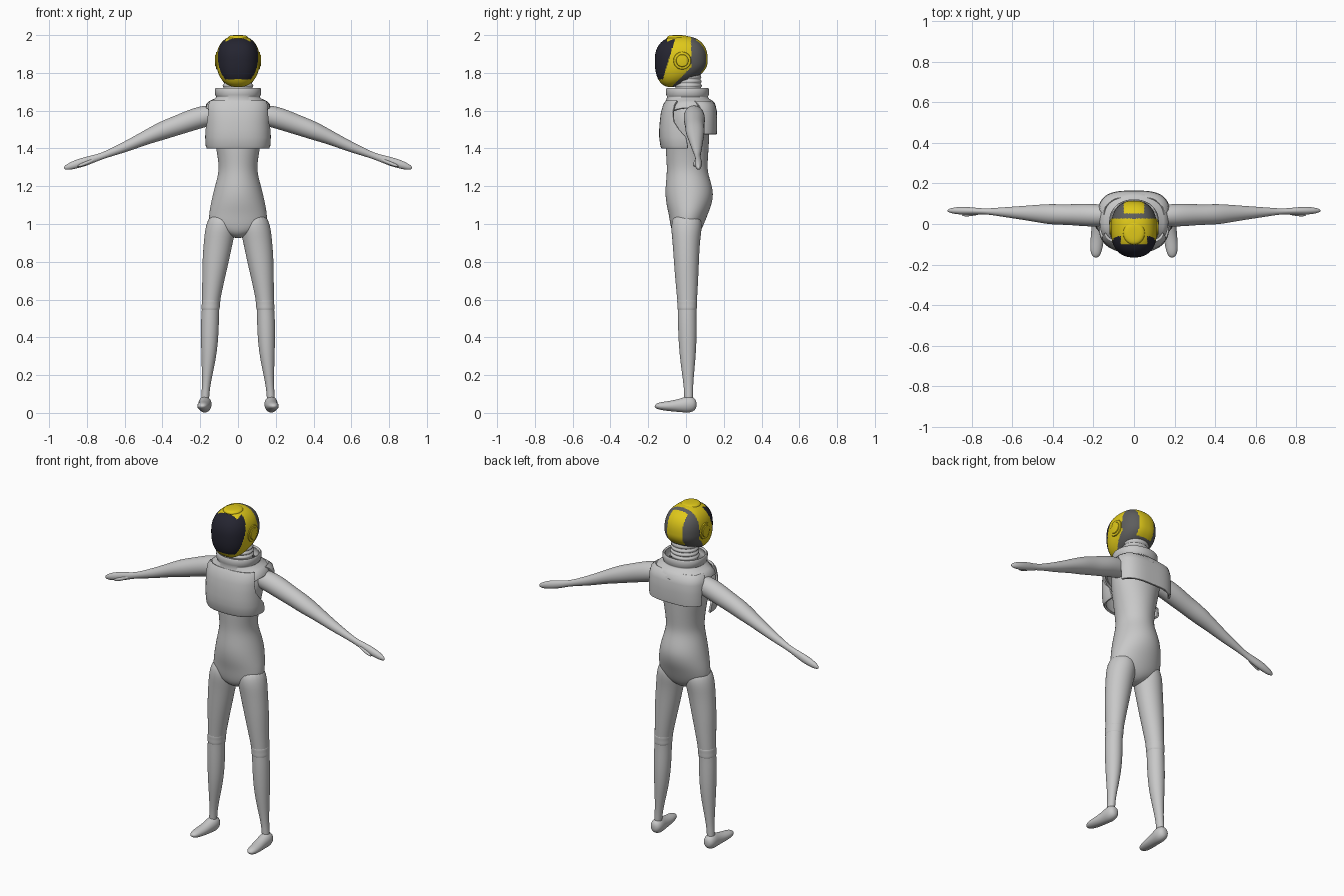
import bpy, bmesh, math
from mathutils import Vector


def material(name, rgb):
    m = bpy.data.materials.new(name)
    m.diffuse_color = (*rgb, 1)
    return m


SUIT = material("suit_grey", (0.58, 0.58, 0.58))
YELLOW = material("helmet_yellow", (0.74, 0.58, 0.01))
BLACK = material("visor_black", (0.018, 0.018, 0.03))
DARK = material("dark_grey", (0.11, 0.11, 0.11))


def finish(name, bm, mats, mirror=False, subsurf=0, normals=True):
    if normals:
        bmesh.ops.recalc_face_normals(bm, faces=bm.faces)
    for f in bm.faces:
        f.smooth = True
    me = bpy.data.meshes.new(name)
    bm.to_mesh(me)
    bm.free()
    ob = bpy.data.objects.new(name, me)
    bpy.context.collection.objects.link(ob)
    for m in mats:
        me.materials.append(m)
    if subsurf:
        s = ob.modifiers.new("smooth", 'SUBSURF')
        s.levels = s.render_levels = subsurf
    if mirror:
        mm = ob.modifiers.new("mirror", 'MIRROR')
        mm.use_mirror_merge = False
    return ob


def loft(name, axis, rings, mirror=False, subsurf=2, seg=20):
    """Closed tube; ring = (position on axis, centre a, centre b, radius a, radius b)."""
    bm = bmesh.new()
    loops = []
    for t, ca, cb, ra, rb in rings:
        loop = []
        for i in range(seg):
            w = 2 * math.pi * i / seg
            a, b = ca + ra * math.cos(w), cb + rb * math.sin(w)
            co = {'x': (t, a, b), 'y': (a, t, b), 'z': (a, b, t)}[axis]
            loop.append(bm.verts.new(co))
        loops.append(loop)
    for p, q in zip(loops, loops[1:]):
        for i in range(seg):
            j = (i + 1) % seg
            bm.faces.new((p[i], p[j], q[j], q[i]))
    bm.faces.new(loops[0])
    bm.faces.new(loops[-1])
    return finish(name, bm, [SUIT], mirror, subsurf)


def shell(name, rows, facing=-1, n=2.6, thick=0.014, seg=48):
    """Curved plate; row = (z, rx, ry, centre y, half span in degrees, front drop)."""
    bm = bmesh.new()
    grid = []
    for z, rx, ry, cy, span, drop in rows:
        line = []
        for i in range(seg + 1):
            w = math.radians(span) * (2 * i / seg - 1)
            s, c = math.sin(w), math.cos(w)
            x = rx * math.copysign(abs(s) ** (2 / n), s)
            y = cy + facing * ry * math.copysign(abs(c) ** (2 / n), c)
            line.append(bm.verts.new((x, y, z - drop * max(0, c) ** 2)))
        grid.append(line)
    for p, q in zip(grid, grid[1:]):
        for i in range(seg):
            bm.faces.new((p[i], p[i + 1], q[i + 1], q[i]))
    bmesh.ops.remove_doubles(bm, verts=bm.verts, dist=1e-5)
    ob = finish(name, bm, [SUIT])
    so = ob.modifiers.new("thickness", 'SOLIDIFY')
    so.thickness, so.offset = thick, 0
    be = ob.modifiers.new("soft_edge", 'BEVEL')
    be.width, be.segments, be.limit_method = 0.004, 2, 'ANGLE'
    be.angle_limit = math.radians(50)
    be.harden_normals = True
    return ob


# Torso and hips
loft("torso", 'z', [
    (0.925, 0, 0, .02, .03), (0.945, 0, 0, .07, .065), (0.98, 0, .003, .155, .085),
    (1.05, 0, .012, .155, .103), (1.10, 0, .016, .146, .12), (1.16, 0, .018, .133, .129),
    (1.22, 0, .013, .117, .120), (1.28, 0, .006, .101, .107), (1.34, 0, .006, .106, .110),
    (1.41, 0, .006, .117, .115), (1.50, 0, .01, .14, .115), (1.58, 0, .015, .15, .11),
    (1.64, 0, .015, .12, .09), (1.68, 0, .015, .08, .07)], seg=28)

# Legs with knee bands
loft("leg", 'z', [
    (1.06, .085, .005, .06, .07), (0.99, .09, .003, .083, .085), (0.92, .102, .001, .079, .074),
    (0.80, .119, .002, .071, .067), (0.70, .131, .004, .059, .061), (0.60, .142, .006, .049, .053),
    (0.56, .145, .006, .046, .050), (0.50, .148, .006, .048, .050), (0.40, .150, .008, .047, .049),
    (0.30, .154, .009, .040, .043), (0.20, .163, .011, .028, .031), (0.13, .170, .013, .021, .024),
    (0.08, .174, .014, .022, .024), (0.04, .175, .014, .018, .02)], mirror=True)
loft("knee_band", 'z', [
    (0.605, .142, .006, .044, .048), (0.598, .142, .006, .051, .055), (0.575, .144, .006, .048, .052),
    (0.550, .145, .006, .050, .053), (0.540, .146, .006, .043, .047)], mirror=True)

# Feet
loft("foot", 'y', [
    (.056, .175, .045, .012, .015), (.045, .175, .045, .030, .035), (.015, .175, .046, .038, .047),
    (-.03, .177, .040, .033, .036), (-.08, .182, .036, .034, .028), (-.13, .187, .036, .030, .022),
    (-.157, .188, .036, .020, .014), (-.166, .188, .036, .006, .004)], mirror=True)

# Arms ending in slim hands
loft("arm", 'x', [
    (.09, .04, 1.575, .045, .045), (.16, .042, 1.575, .055, .058), (.24, .045, 1.553, .058, .061),
    (.33, .046, 1.520, .050, .055), (.41, .048, 1.492, .052, .052), (.48, .052, 1.463, .043, .042),
    (.58, .056, 1.416, .031, .032), (.67, .060, 1.380, .021, .022), (.735, .062, 1.354, .013, .017),
    (.80, .065, 1.333, .018, .025), (.86, .066, 1.316, .020, .024), (.90, .066, 1.303, .014, .018),
    (.922, .066, 1.297, .005, .007)], mirror=True)
# Thumb
loft("thumb", 'x', [
    (.75, .056, 1.345, .006, .008), (.79, .050, 1.327, .010, .011),
    (.83, .045, 1.312, .009, .010), (.85, .043, 1.306, .003, .004)], mirror=True, seg=12)

# Chest plate, back plate and flared collar
shell("chest_plate", [
    (1.400, .158, .122, 0, 92, 0), (1.415, .164, .129, 0, 92, 0), (1.46, .167, .135, 0, 90, 0),
    (1.50, .168, .135, 0, 80, 0), (1.54, .168, .132, 0, 68, 0), (1.59, .167, .126, 0, 64, 0),
    (1.63, .163, .114, 0, 66, 0), (1.652, .150, .100, 0, 70, 0)])
shell("back_plate", [
    (1.475, .172, .136, .02, 68, 0), (1.50, .173, .138, .02, 68, 0), (1.55, .173, .138, .02, 70, 0),
    (1.60, .171, .136, .02, 74, 0), (1.63, .165, .128, .02, 80, 0), (1.648, .145, .108, .02, 85, 0)],
    facing=1, n=3.2)
shell("collar", [
    (1.718, .112, .103, .008, 180, 0), (1.712, .116, .107, .008, 180, 0),
    (1.685, .114, .106, .008, 180, 0), (1.672, .107, .101, .008, 180, 0),
    (1.658, .120, .110, .008, 180, .012), (1.648, .142, .124, .01, 180, .04),
    (1.635, .158, .136, .011, 180, .055), (1.612, .164, .142, .012, 180, .055)], n=2.2)

# Ribbed neck
neck = [(1.66, 0, .012, .08, .072)]
for k in range(4):
    z = 1.70 + k * 0.022
    r = .084 - k * .002
    neck += [(z, 0, .012, r - .01, r - .018), (z + .006, 0, .012, r, r - .008),
             (z + .015, 0, .012, r, r - .008)]
neck.append((1.81, 0, .01, .07, .06))
loft("neck", 'z', neck, subsurf=1, seg=32)


# Helmet: rounded superquadric, coloured by region
def helmet_colour(c):
    x, y, z = abs(c.x), c.y, c.z
    if y < -.055 - .3 * (1.99 - z) and z > 1.765:
        top_notch = x < .065 and y > -.10 and z > 1.9
        return 0 if top_notch else 1
    if y > .027 - 1.0 * max(0, 1.83 - z):
        stripe = x < .05 and y > .052 and z > 1.80
        return 0 if stripe else 2
    return 0


bm = bmesh.new()
bmesh.ops.create_uvsphere(bm, u_segments=144, v_segments=96, radius=1)
for v in bm.verts:
    n = 2.4
    p = v.co / sum(abs(k) ** n for k in v.co) ** (1 / n)
    if p.z < 0:
        p.z *= 1 - .35 * p.y       # deeper chin, raised nape
    v.co = Vector((p.x * .114, p.y * .14 - .025, p.z * .13 + 1.866))
for f in bm.faces:
    f.material_index = helmet_colour(f.calc_center_median())
finish("helmet", bm, [YELLOW, BLACK, DARK])

# Low crest on the helmet top
crest = loft("helmet_crest", 'z', [
    (1.975, 0, -.045, .058, .062), (1.99, 0, -.045, .055, .058),
    (1.998, 0, -.045, .045, .048), (2.0, 0, -.045, .02, .02)], subsurf=1)
crest.data.materials[0] = YELLOW

# Round ear discs with a raised centre
for nm, r, x1 in (("ear_disc", .047, .116), ("ear_cap", .033, .121)):
    disc = loft(nm, 'x', [
        (.085, -.02, 1.865, r, r), (x1 - .005, -.02, 1.865, r, r),
        (x1 - .001, -.02, 1.865, r - .002, r - .002), (x1, -.02, 1.865, r - .006, r - .006)],
        mirror=True, subsurf=0, seg=36)
    disc.data.materials[0] = YELLOW
    disc.data.set_sharp_from_angle(angle=math.radians(40))
